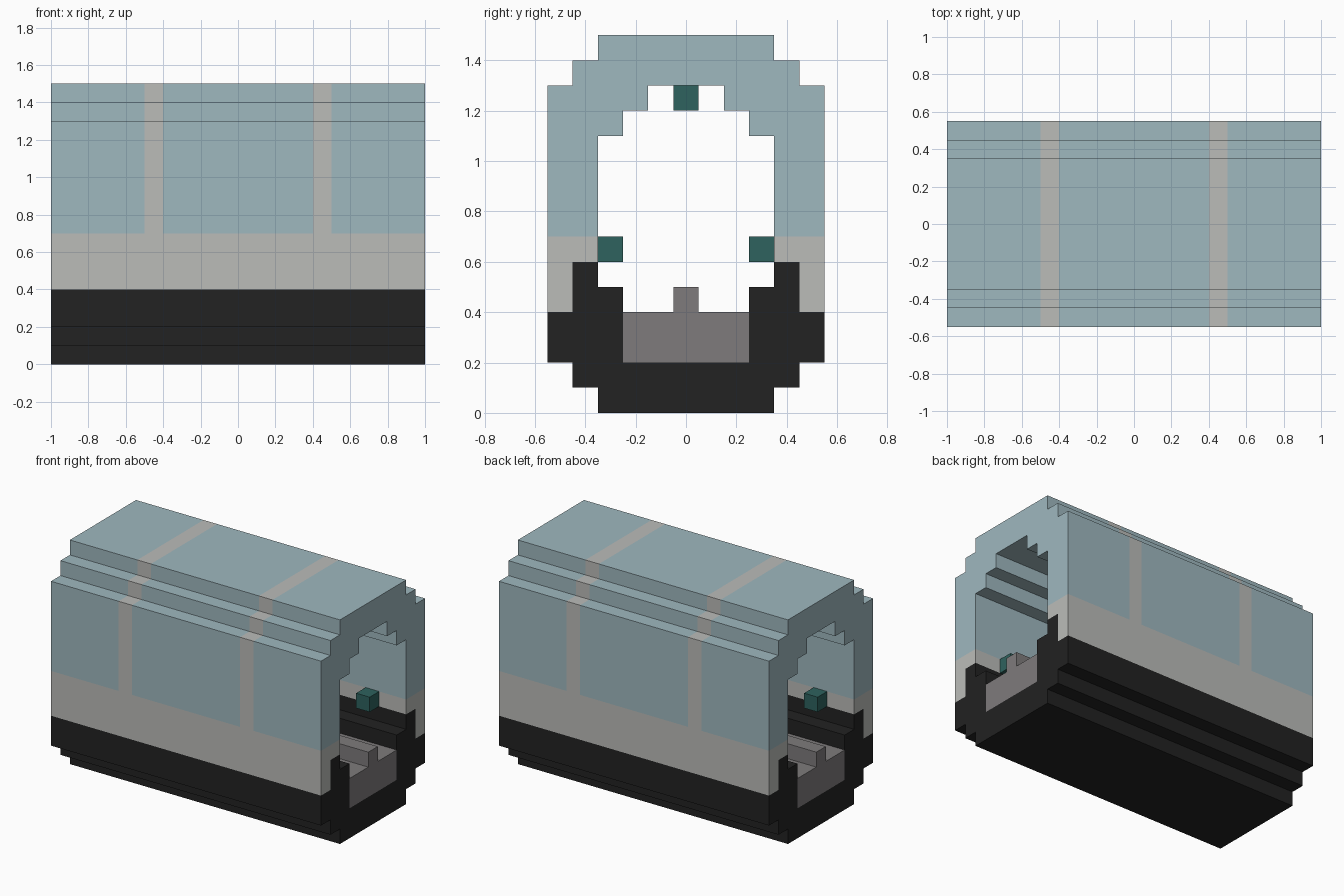
import bpy
import bmesh
from mathutils import Vector

cube = bpy.data.objects.get("Cube")
if cube:
    bpy.data.objects.remove(cube, do_unlink=True)


def material(name, rgb):
    """Flat material from 0-255 display values, stored as linear."""
    linear = [((c / 255 + 0.055) / 1.055) ** 2.4 for c in rgb]
    mat = bpy.data.materials.new(name)
    mat.use_nodes = True
    mat.diffuse_color = (*linear, 1)
    bsdf = next(n for n in mat.node_tree.nodes if n.type == "BSDF_PRINCIPLED")
    bsdf.inputs["Base Color"].default_value = (*linear, 1)
    return mat


GLASS = material("pale blue", (159, 184, 191))
STONE = material("light grey", (187, 188, 185))
BLACK = material("near black", (34, 34, 34))
BED = material("mid grey", (126, 123, 124))
LAMP = material("dark teal", (46, 98, 94))


def extrude(name, profile, mats, x0=-1, x1=1):
    """Closed (y, z) profile swept along x."""
    bm = bmesh.new()
    face = bm.faces.new([bm.verts.new((x0, y, z)) for y, z in profile])
    swept = bmesh.ops.extrude_face_region(bm, geom=[face], use_keep_orig=True)
    moved = [g for g in swept["geom"] if isinstance(g, bmesh.types.BMVert)]
    bmesh.ops.translate(bm, verts=moved, vec=(x1 - x0, 0, 0))
    bmesh.ops.recalc_face_normals(bm, faces=bm.faces)
    mesh = bpy.data.meshes.new(name)
    bm.to_mesh(mesh)
    bm.free()
    for mat in mats:
        mesh.materials.append(mat)
    obj = bpy.data.objects.new(name, mesh)
    bpy.context.collection.objects.link(obj)
    return obj


def mirrored(half):
    return half + [(-y, z) for y, z in reversed(half)]


def block(name, x, y, z, size=0.1):
    h = size / 2
    return extrude(name, [(y - h, z - h), (y + h, z - h), (y + h, z + h), (y - h, z + h)],
                   [LAMP], x - h, x + h)


# Stepped black foundation with the inner walkways
extrude("foundation", mirrored([
    (0.35, 0), (0.35, 0.1), (0.45, 0.1), (0.45, 0.2), (0.55, 0.2), (0.55, 0.4),
    (0.45, 0.4), (0.45, 0.6), (0.35, 0.6), (0.35, 0.5), (0.25, 0.5), (0.25, 0.2)]), [BLACK])

# Track bed with a single centre rail
extrude("track_bed", mirrored([(0.25, 0.2), (0.25, 0.4), (0.05, 0.4), (0.05, 0.5)]), [BED])

# Lower side walls
for side, label in ((1, "back"), (-1, "front")):
    outline = [(0.45, 0.4), (0.55, 0.4), (0.55, 0.7), (0.35, 0.7), (0.35, 0.6), (0.45, 0.6)]
    extrude(label + "_wall", [(side * y, z) for y, z in outline], [STONE])

# Stepped vault
vault = extrude("vault", mirrored([
    (0.15, 1.3), (0.15, 1.2), (0.25, 1.2), (0.25, 1.1), (0.35, 1.1), (0.35, 0.7),
    (0.55, 0.7), (0.55, 1.3), (0.45, 1.3), (0.45, 1.4), (0.35, 1.4), (0.35, 1.5)]),
    [GLASS, STONE])

# Two ribs on the outside of the vault
bm = bmesh.new()
bm.from_mesh(vault.data)
for x in (-0.5, -0.4, 0.4, 0.5):
    bmesh.ops.bisect_plane(bm, geom=bm.verts[:] + bm.edges[:] + bm.faces[:],
                           plane_co=(x, 0, 0), plane_no=(1, 0, 0))
for face in bm.faces:
    centre = face.calc_center_median()
    outward = face.normal.dot(centre - Vector((centre.x, 0, 0.8))) > 0
    if outward and 0.4 < abs(centre.x) < 0.5:
        face.material_index = 1
bm.to_mesh(vault.data)
bm.free()

# Wall lamps along both sides, ceiling lamps at the ribs
for i, x in enumerate((-0.75, -0.25, 0.25, 0.75)):
    for side, label in ((1, "back"), (-1, "front")):
        block(f"{label}_wall_lamp_{i + 1}", x, side * 0.3, 0.65)
for i, x in enumerate((-0.45, 0.45)):
    block(f"ceiling_lamp_{i + 1}", x, 0, 1.25)
